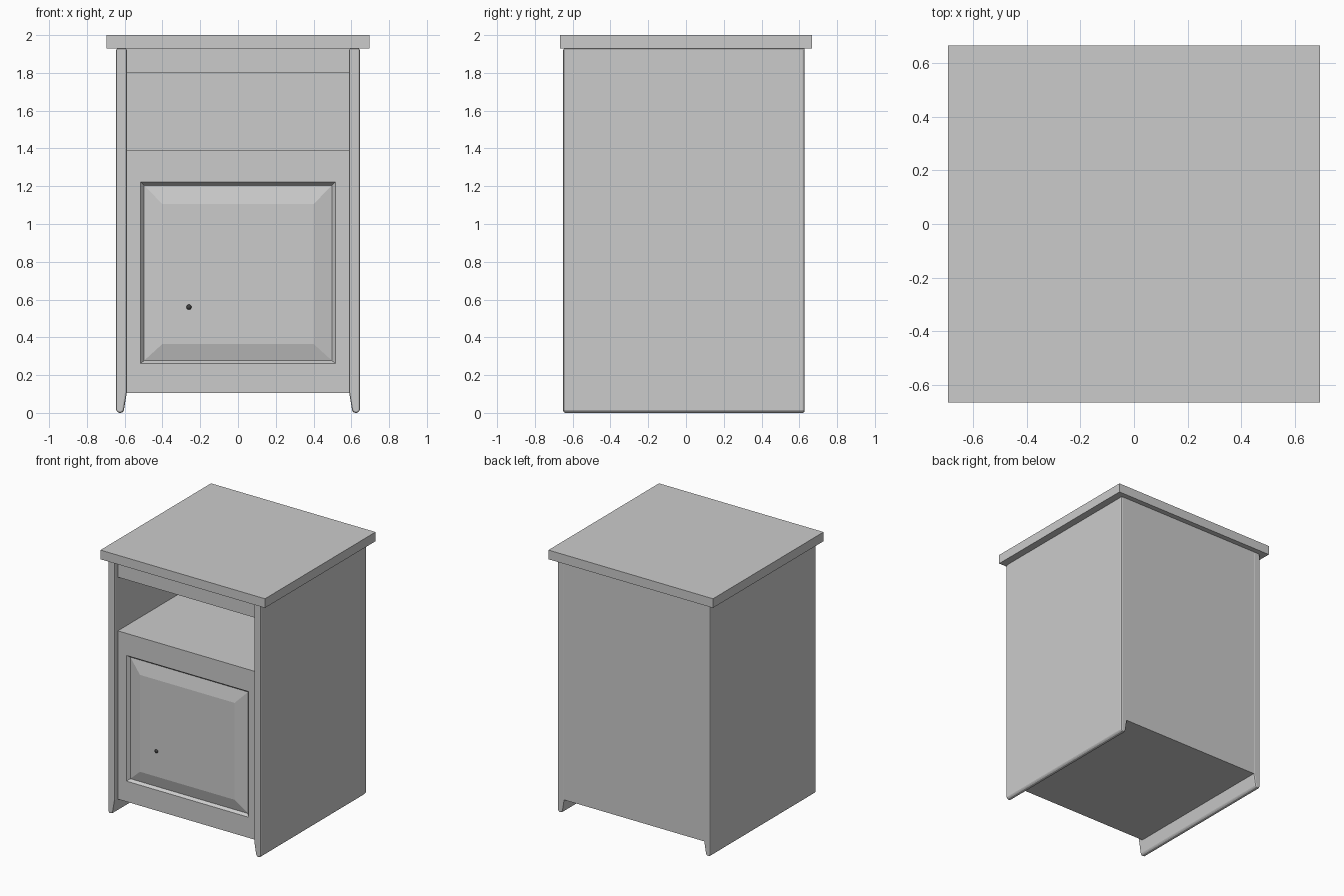
import bpy, bmesh

if "Cube" in bpy.data.objects:
    bpy.data.objects.remove(bpy.data.objects["Cube"])


def make(name, bm):
    bmesh.ops.recalc_face_normals(bm, faces=bm.faces)
    me = bpy.data.meshes.new(name)
    bm.to_mesh(me)
    bm.free()
    ob = bpy.data.objects.new(name, me)
    bpy.context.collection.objects.link(ob)
    return ob


def loft(name, loops):
    """Skin a closed solid through loops with equal point counts."""
    bm = bmesh.new()
    rings = [[bm.verts.new(p) for p in lp] for lp in loops]
    n = len(rings[0])
    for a, b in zip(rings, rings[1:]):
        for i in range(n):
            j = (i + 1) % n
            bm.faces.new((a[i], a[j], b[j], b[i]))
    bm.faces.new(rings[0])
    bm.faces.new(rings[-1])
    return make(name, bm)


def rect(hx, z0, z1, y):
    return [(-hx, y, z0), (hx, y, z0), (hx, y, z1), (-hx, y, z1)]


def box(name, hx, y0, y1, z0, z1):
    return loft(name, [rect(hx, z0, z1, y0), rect(hx, z0, z1, y1)])


# Table top
box("table_top", 0.695, -0.667, 0.667, 1.93, 2.0)

# Side panels: tapered foot profile run front to back, softened edges
profile = [(0.645, 0.015), (0.645, 1.93), (0.588, 1.93), (0.588, 0.11),
           (0.604, 0.015), (0.612, 0.0), (0.637, 0.0)]
side = loft("side_panels", [[(x, y, z) for x, z in profile] for y in (-0.65, 0.628)])
bev = side.modifiers.new("soft_edges", "BEVEL")
bev.width = 0.01
bev.segments = 2
bev.limit_method = 'ANGLE'
bev.angle_limit = 1.0
side.modifiers.new("both_sides", "MIRROR")

# Lower cabinet with a grooved, raised door panel on its front
loft("cabinet_and_door", [
    rect(0.592, 0.105, 1.39, 0.61),
    rect(0.592, 0.105, 1.39, -0.61),
    rect(0.515, 0.262, 1.222, -0.61),
    rect(0.497, 0.277, 1.205, -0.588),
    rect(0.40, 0.365, 1.105, -0.612),
])

# Top rail and compartment ceiling
box("top_rail", 0.592, -0.61, 0.61, 1.80, 1.93)

# Back panel, flush with the sides
box("back_panel", 0.635, 0.60, 0.627, 0.105, 1.93)

# Tiny door knob
bm = bmesh.new()
bmesh.ops.create_uvsphere(bm, u_segments=12, v_segments=8, radius=0.014)
bmesh.ops.translate(bm, verts=bm.verts, vec=(-0.26, -0.61, 0.56))
knob = make("door_knob", bm)
knob.data.shade_smooth()
mat = bpy.data.materials.new("dark_knob")
mat.diffuse_color = (0.05, 0.05, 0.05, 1)
mat.use_nodes = True
mat.node_tree.nodes["Principled BSDF"].inputs["Base Color"].default_value = mat.diffuse_color
knob.data.materials.append(mat)
